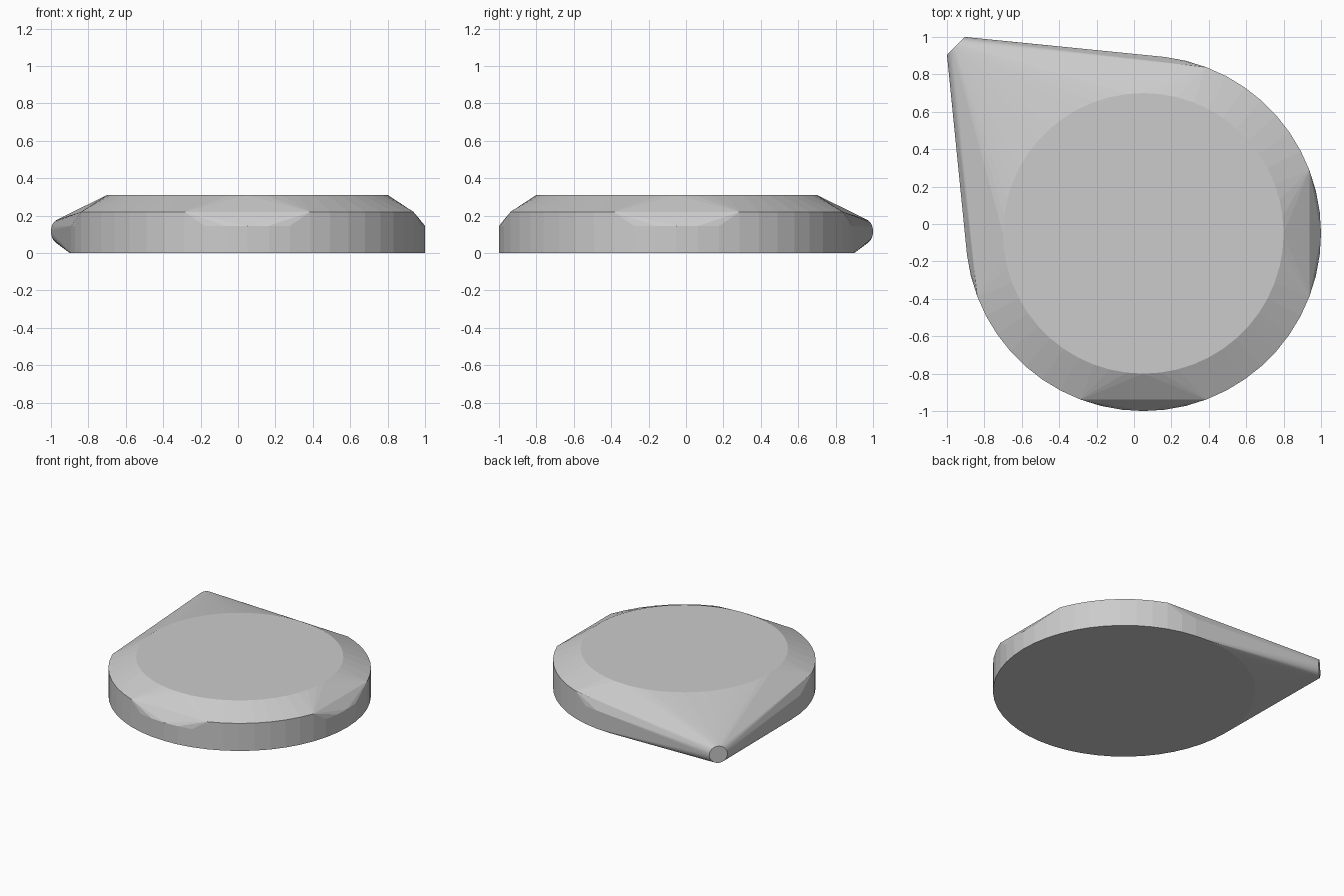
import bpy
import bmesh
from math import sin, cos, pi, radians
from mathutils import Vector

cube = bpy.data.objects.get("Cube")
if cube:
    bpy.data.objects.remove(cube, do_unlink=True)

SIDES = 52
QUARTER = SIDES // 4
CENTRE = Vector((0.05, -0.05, 0))


def on_disc(radius, step, z):
    a = 2 * pi * step / SIDES
    return CENTRE + Vector((radius * cos(a), radius * sin(a), z))


def grey_material():
    mat = bpy.data.materials.new("plain grey")
    mat.use_nodes = True
    colour = (0.6, 0.6, 0.6, 1)
    mat.diffuse_color = colour
    mat.node_tree.nodes["Principled BSDF"].inputs["Base Color"].default_value = colour
    return mat


points = []
for i in range(SIDES):
    # flat base and smaller top face
    points.append(on_disc(0.95, i, 0))
    points.append(on_disc(0.75, i, 0.31))
    # upper rim, lowered in the middle of each side
    off_axis = min(i % QUARTER, QUARTER - i % QUARTER)
    points.append(on_disc(0.95, i, 0.22 if off_axis >= 3 else 0.145))

# round blunt tip at the back right corner, facing along the diagonal
tip = Vector((-0.9525, 0.9525, 0.115))
across = Vector((1, 1, 0)).normalized()
for i in range(32):
    a = 2 * pi * i / 32
    points.append(tip + 0.067 * (across * cos(a) + Vector((0, 0, sin(a)))))

# wrap one tight skin around base, rim, top and tip
bm = bmesh.new()
for p in points:
    bm.verts.new(p)
hull = bmesh.ops.convex_hull(bm, input=bm.verts[:])
bmesh.ops.delete(bm, geom=[v for v in bm.verts if not v.link_faces], context='VERTS')
bmesh.ops.dissolve_limit(bm, angle_limit=radians(0.3), verts=bm.verts[:], edges=bm.edges[:])
bmesh.ops.recalc_face_normals(bm, faces=bm.faces[:])

mesh = bpy.data.meshes.new("pointed_disc")
bm.to_mesh(mesh)
bm.free()
mesh.materials.append(grey_material())
body = bpy.data.objects.new("pointed_disc", mesh)
bpy.context.collection.objects.link(body)
